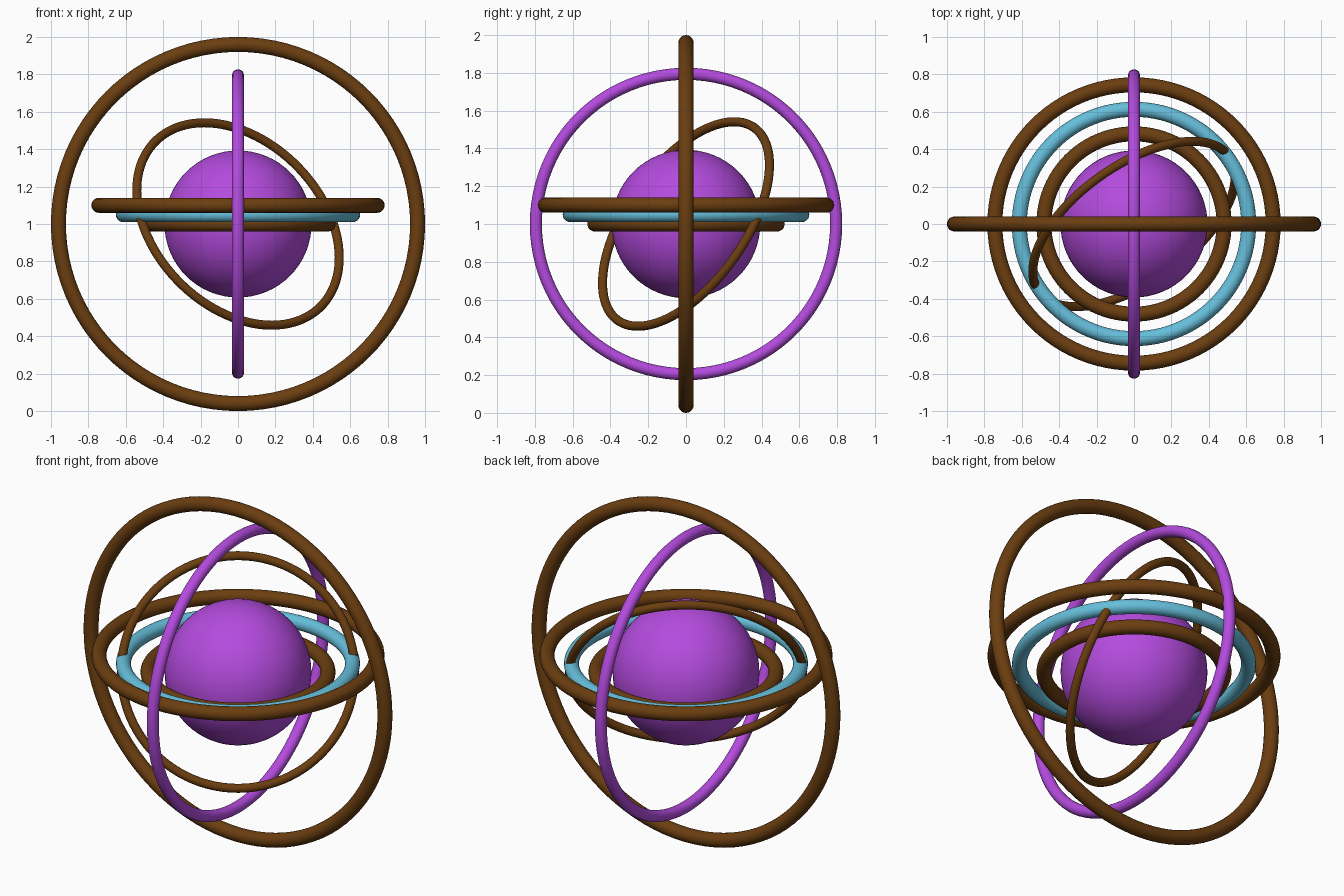
import bpy
from math import radians
from mathutils import Vector

# Remove the default cube
cube = bpy.data.objects.get("Cube")
if cube:
    bpy.data.objects.remove(cube, do_unlink=True)


def linear(c):
    c /= 255
    return c / 12.92 if c <= 0.04045 else ((c + 0.055) / 1.055) ** 2.4


def material(name, *rgb):
    mat = bpy.data.materials.new(name)
    mat.use_nodes = True
    color = (*[linear(c) for c in rgb], 1)
    mat.diffuse_color = color
    mat.node_tree.nodes["Principled BSDF"].inputs["Base Color"].default_value = color
    return mat


purple = material("orchid purple", 180, 75, 222)
brown = material("dark brown", 107, 62, 16)
blue = material("sky blue", 102, 190, 218)


def finish(name, mat):
    obj = bpy.context.object
    obj.name = name
    obj.data.materials.append(mat)
    bpy.ops.object.shade_smooth_by_angle(angle=radians(40))


def ring(name, mat, radius, tube, axis, z=1.0):
    """Torus centred on the vertical axis, facing along the given normal."""
    turn = Vector(axis).to_track_quat('Z', 'Y').to_euler()
    bpy.ops.mesh.primitive_torus_add(
        major_radius=radius, minor_radius=tube, major_segments=96,
        minor_segments=20, location=(0, 0, z), rotation=turn)
    finish(name, mat)


# Central globe
bpy.ops.mesh.primitive_uv_sphere_add(segments=64, ring_count=32, radius=0.393,
                                     location=(0, 0, 1))
finish("globe", purple)

# Upright rings
ring("outer_ring", brown, 0.96, 0.04, (0, 1, 0))
ring("meridian_ring", purple, 0.795, 0.032, (1, 0, 0))

# Level rings, stepping upward as they widen
ring("inner_level_ring", brown, 0.482, 0.04, (0, 0, 1), 1.0)
ring("middle_level_ring", blue, 0.613, 0.04, (0, 0, 1), 1.05)
ring("upper_level_ring", brown, 0.744, 0.04, (0, 0, 1), 1.1)

# Thin tilted ring
ring("tilted_ring", brown, 0.625, 0.024, (0.5, -0.707, 0.5))
